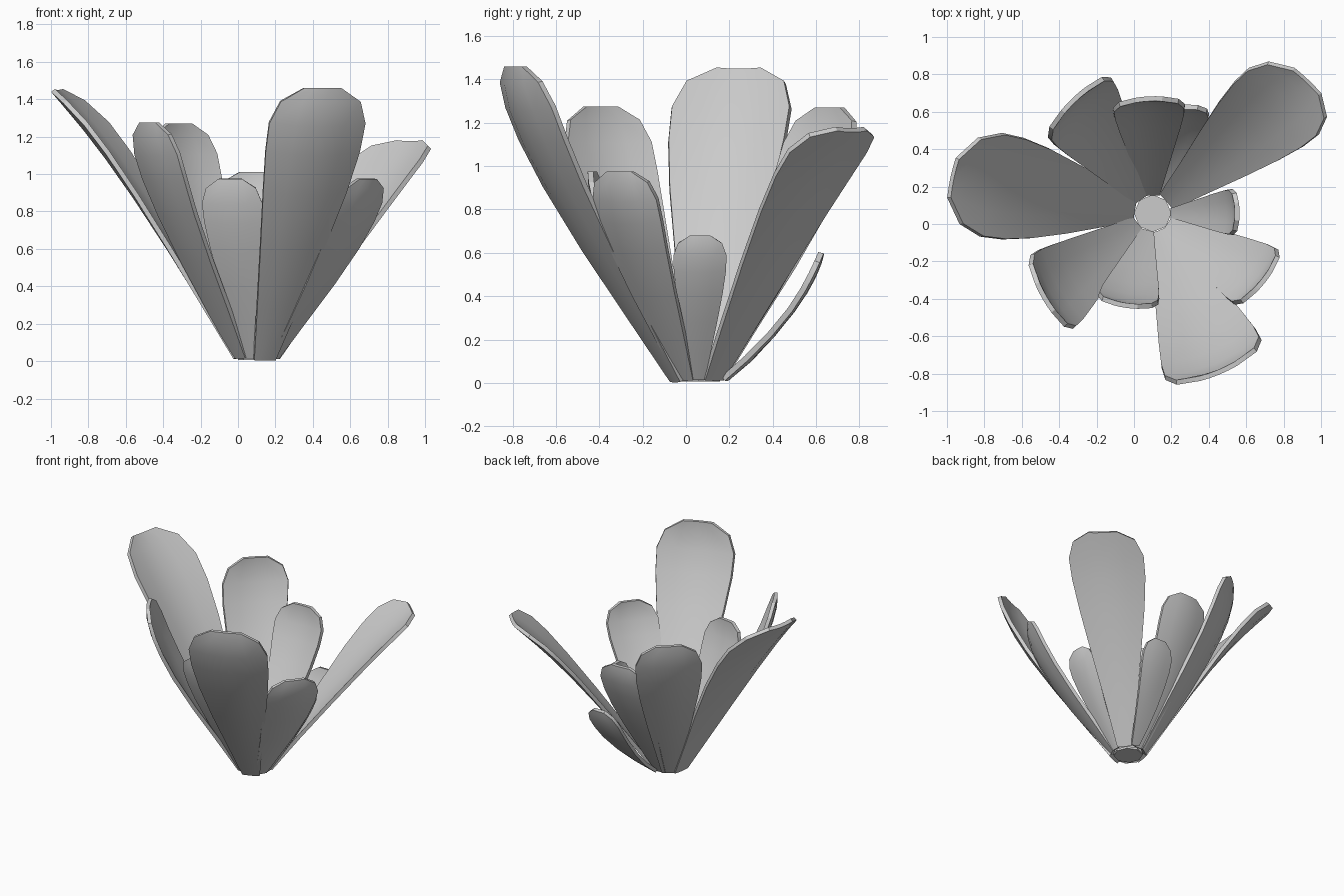
import bpy, bmesh
from math import cos, sin, radians
from mathutils import Vector, Matrix

if "Cube" in bpy.data.objects:
    bpy.data.objects.remove(bpy.data.objects["Cube"])

CENTRE = Vector((0.1, 0.057, 0.0))
# outline of a petal: (position along length, half width as a share of the maximum)
OUTLINE = [(0, .22), (.2, .43), (.4, .67), (.58, .87), (.72, .98),
           (.83, 1.0), (.93, .83), (1.0, .38)]
ACROSS = [-1, -.5, 0, .5, 1]


def petal(name, angle, r_tip, z_tip, half_w, twist=0, cup=.15, base=(.105, .02),
          c1=None, c2=None):
    """Curved, cupped petal; c1, c2 = bezier control points (radius, height); twist turns its face."""
    a, b = radians(angle), radians(angle + twist)
    out = Vector((cos(a), sin(a), 0))
    p0, p3 = Vector(base), Vector((r_tip, z_tip))
    p1 = Vector(c1 or (.105 + .33 * (r_tip - .105), .30 * z_tip))
    p2 = Vector(c2 or (r_tip, .77 * z_tip))
    bm = bmesh.new()
    rows = []
    for t, w in OUTLINE:
        q = 1 - t
        p = p0 * q ** 3 + p1 * 3 * t * q * q + p2 * 3 * t * t * q + p3 * t ** 3
        d = ((p1 - p0) * q * q + (p2 - p1) * 2 * t * q + (p3 - p2) * t * t).normalized()
        # twist grows from the base to the middle
        c = a + (b - a) * min(1, t * 2)
        side = Vector((-sin(c), cos(c), 0))
        inward = out * -d.y + Vector((0, 0, d.x))
        row = []
        for s in ACROSS:
            u = s * w
            co = (CENTRE + out * p.x + Vector((0, 0, p.y)) + side * u * half_w
                  + inward * (u * u - .25 * w) * half_w * cup)
            row.append(bm.verts.new(co))
        rows.append(row)
    for lo, hi in zip(rows, rows[1:]):
        for i in range(len(ACROSS) - 1):
            bm.faces.new((lo[i], lo[i + 1], hi[i + 1], hi[i]))
    me = bpy.data.meshes.new(name)
    bm.to_mesh(me)
    bm.free()
    ob = bpy.data.objects.new(name, me)
    bpy.context.collection.objects.link(ob)
    m = ob.modifiers.new("thickness", 'SOLIDIFY')
    m.thickness, m.offset = .026, 0
    bpy.ops.object.select_all(action='DESELECT')
    ob.select_set(True)
    bpy.context.view_layer.objects.active = ob
    bpy.ops.object.modifier_apply(modifier=m.name)
    bpy.ops.object.shade_smooth_by_angle(angle=radians(30))


# three large outer petals
petal("large_petal_right", 40.5, 1.085, 1.17, .255, 6, .2, c1=(.40, .43), c2=(.83, .98))
petal("large_petal_left", 170, 1.085, 1.445, .28, -2, .2, c1=(.34, .42), c2=(.73, 1.1))
petal("large_petal_front", 292.5, .915, 1.46, .275, 0, .18, base=(.105, .011))

# middle petals
petal("middle_petal_back_left", 124.5, .735, 1.27, .23, 9)
petal("middle_petal_front_left", 218, .73, 1.275, .225, -8)
petal("middle_petal_front_right", 328.5, .69, .975, .185, -7)
petal("middle_petal_back", 92, .61, 1.01, .19, 1)
petal("middle_petal_front", 254, .51, .975, .16, 8)

# short petals
petal("short_petal_right", 1, .45, .68, .12)
petal("short_petal_back", 71, .60, .60, .12, 18, .1, (.13, .02), c1=(.31, .15), c2=(.55, .40))

# small base disc joining the petals
bm = bmesh.new()
bmesh.ops.create_cone(bm, cap_ends=True, segments=8, radius1=.1, radius2=.1, depth=.016,
                      matrix=Matrix.Translation(CENTRE + Vector((0, 0, .014))))
me = bpy.data.meshes.new("base_disc")
bm.to_mesh(me)
bm.free()
bpy.context.collection.objects.link(bpy.data.objects.new("base_disc", me))
